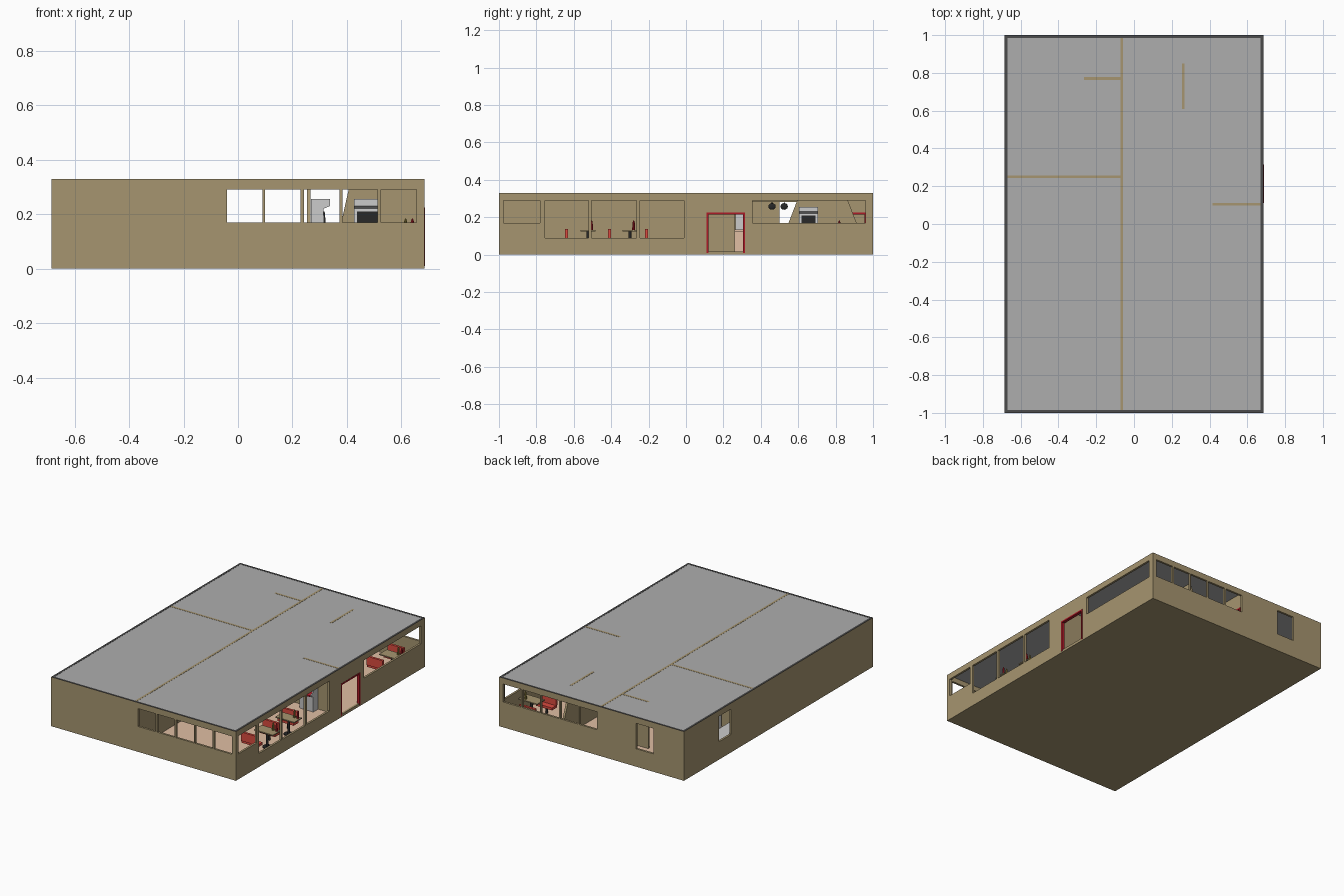
import bpy, bmesh, math
from mathutils import Vector

if "Cube" in bpy.data.objects:
    bpy.data.objects.remove(bpy.data.objects["Cube"])

W, L, H, T, FLOOR = 0.685, 1.0, 0.33, 0.014, 0.018


def mat(name, r, g, b):
    m = bpy.data.materials.new(name)
    m.diffuse_color = (r, g, b, 1)
    m.use_nodes = True
    m.node_tree.nodes["Principled BSDF"].inputs["Base Color"].default_value = m.diffuse_color
    return m


TAN = mat("tan_plaster", 0.38, 0.30, 0.16)
PEACH = mat("peach_tile", 0.75, 0.52, 0.37)
RED = mat("red_paint", 0.42, 0.01, 0.02)
SEAT = mat("red_vinyl", 0.70, 0.07, 0.05)
BLACK = mat("black_metal", 0.02, 0.02, 0.02)
DARK = mat("dark_trim", 0.07, 0.07, 0.07)
ROOF = mat("roof_grey", 0.42, 0.42, 0.42)
OLIVE = mat("olive_bottle", 0.25, 0.20, 0.04)


def finish(name, bm, material):
    bmesh.ops.recalc_face_normals(bm, faces=bm.faces)
    me = bpy.data.meshes.new(name)
    bm.to_mesh(me)
    bm.free()
    ob = bpy.data.objects.new(name, me)
    bpy.context.collection.objects.link(ob)
    if material:
        me.materials.append(material)
    return ob


def box(name, x0, x1, y0, y1, z0, z1, material=None):
    bm = bmesh.new()
    bmesh.ops.create_cube(bm, size=1)
    for v in bm.verts:
        v.co = Vector(((x0 + x1) / 2 + v.co.x * (x1 - x0),
                       (y0 + y1) / 2 + v.co.y * (y1 - y0),
                       (z0 + z1) / 2 + v.co.z * (z1 - z0)))
    return finish(name, bm, material)


def cyl(name, x, y, z0, z1, r, material, r2=None, n=12):
    bm = bmesh.new()
    bmesh.ops.create_cone(bm, cap_ends=True, segments=n, radius1=r,
                          radius2=r if r2 is None else r2, depth=z1 - z0)
    bmesh.ops.translate(bm, verts=bm.verts, vec=(x, y, (z0 + z1) / 2))
    return finish(name, bm, material)


def place(axis, u, d, z):
    # axis 'x': runs along x at y=d;  axis 'y': runs along y at x=d
    return (u, d, z) if axis == 'x' else (d, u, z)


def extrude(bm, axis, t):
    r = bmesh.ops.extrude_face_region(bm, geom=bm.faces[:])
    vs = [e for e in r["geom"] if isinstance(e, bmesh.types.BMVert)]
    bmesh.ops.translate(bm, verts=vs, vec=place(axis, 0, t, 0))


def wall(name, axis, d, u0, u1, holes=(), top=H, t=T):
    # flat grid with the hole cells left out, then given thickness
    us = sorted({u0, u1, *[h[0] for h in holes], *[h[1] for h in holes]})
    zs = sorted({0.0, top, *[h[2] for h in holes], *[h[3] for h in holes]})
    bm = bmesh.new()
    g = [[bm.verts.new(place(axis, u, d - t / 2, z)) for z in zs] for u in us]
    for i in range(len(us) - 1):
        for j in range(len(zs) - 1):
            cu, cz = (us[i] + us[i + 1]) / 2, (zs[j] + zs[j + 1]) / 2
            if not any(a < cu < b and c < cz < e for a, b, c, e in holes):
                bm.faces.new((g[i][j], g[i + 1][j], g[i + 1][j + 1], g[i][j + 1]))
    bmesh.ops.delete(bm, geom=[v for v in bm.verts if not v.link_faces], context='VERTS')
    extrude(bm, axis, t)
    bmesh.ops.dissolve_limit(bm, angle_limit=0.01, verts=bm.verts, edges=bm.edges)
    return finish(name, bm, TAN)


def panel(name, axis, d, t, pts, material):
    bm = bmesh.new()
    bm.faces.new([bm.verts.new(place(axis, u, d - t / 2, z)) for u, z in pts])
    extrude(bm, axis, t)
    return finish(name, bm, material)


# outer shell
strip = [(a, b, 0.17, 0.29) for a, b in
         ((-0.04, 0.09), (0.10, 0.23), (0.242, 0.373), (0.383, 0.512), (0.524, 0.655))]
top = H - 0.001
wall("front_wall", 'x', -L + T / 2, -W, W, strip, top)
wall("back_wall", 'x', L - T / 2, -W, W, strip + [(-0.46, -0.33, 0.12, 0.29)], top)
wall("right_wall", 'y', W - T / 2, -L + T, L - T,
     [(-0.975, -0.78, 0.17, 0.29), (-0.755, -0.52, 0.09, 0.29),
      (-0.505, -0.265, 0.09, 0.29), (-0.247, -0.01, 0.09, 0.29),
      (0.11, 0.315, FLOOR, 0.225), (0.355, 0.96, 0.17, 0.29)], top)
wall("left_wall", 'y', -W + T / 2, -L + T, L - T, [(0.50, 0.63, 0.12, 0.29)], top)
box("foundation", -W + T, W - T, -L + T, L - T, 0, 0.015, TAN)
box("tile_floor", -W + T, W - T, -L + T, L - T, 0.015, FLOOR, PEACH)
box("roof_panel", -W + T, W - T, -L + T, L - T, H - 0.007, H - 0.001, ROOF)
for s in (-1, 1):
    a, b = sorted((s * W, s * (W - T)))
    box("roof_trim_side", a, b, -L, L, H - 0.001, H, DARK)
    a, b = sorted((s * L, s * (L - T)))
    box("roof_trim_end", -W + T, W - T, a, b, H - 0.001, H, DARK)

# inner walls: serving hatch and staff door in the long one
wall("long_inner_wall", 'y', -0.065, -L + T, L - T,
     [(0.258, 0.76, 0.13, 0.282), (0.84, 0.965, FLOOR, 0.225)])
wall("kitchen_wall", 'x', 0.25, -W + T, -0.072)
wall("short_kitchen_wall", 'x', 0.77, -0.265, -0.072)
panel("sloped_partition_side", 'y', 0.26, T,
      [(0.49, FLOOR), (0.97, FLOOR), (0.85, H), (0.61, H)], TAN)
panel("sloped_partition_entry", 'x', 0.105, T,
      [(0.345, FLOOR), (W - T, FLOOR), (W - T, H), (0.415, H)], TAN)


# red door frames
def door_frame(name, x, y0, y1, w=0.01):
    for a, b in ((y0, y0 + w), (y1 - w, y1)):
        box(name + "_post", x - 0.01, x + 0.01, a, b, FLOOR - 0.008, 0.225, RED)
    box(name + "_head", x - 0.01, x + 0.01, y0 + w, y1 - w, 0.215, 0.225, RED)


door_frame("entrance_frame", W - 0.008, 0.11, 0.315)
door_frame("staff_door_frame", -0.065, 0.84, 0.965)


# dining tables and benches
def table(x, y, w=0.14, d=0.08):
    cyl("table_foot", x, y, FLOOR, 0.024, 0.03, BLACK)
    cyl("table_leg", x, y, 0.024, 0.125, 0.008, BLACK)
    box("table_top", x - w / 2, x + w / 2, y - d / 2, y + d / 2, 0.125, 0.132, TAN)
    for dx, m in ((0.03, OLIVE), (0.055, RED)):
        cyl("sauce_bottle", x + dx, y + 0.02, 0.132, 0.172, 0.008, m, 0.006, 8)
        cyl("bottle_cap", x + dx, y + 0.02, 0.172, 0.184, 0.006, m, 0.002, 8)


def bench(x, y, s, w=0.12):
    # s: direction in y that the sitter faces
    cyl("bench_leg", x, y + s * 0.022, FLOOR, 0.062, 0.008, BLACK)
    a, b = sorted((y, y + s * 0.05))
    box("bench_seat", x - w / 2, x + w / 2, a, b, 0.062, 0.078, SEAT)
    a, b = sorted((y - s * 0.008, y + s * 0.008))
    box("bench_back", x - w / 2, x + w / 2, a, b, 0.078, 0.137, SEAT)


for y in (-0.525, -0.3, 0.8):
    table(0.585, y)
for y, s in ((-0.64, 1), (-0.41, -1), (-0.21, -1), (0.69, 1), (0.91, -1)):
    bench(0.535, y, s)


# game cabinets: side profile facing +u
def cabinet(axis, u, d, s, w=0.1):
    p = [(0, FLOOR), (0.05, FLOOR), (0.055, 0.12), (0.075, 0.13), (0.07, 0.14),
         (0.05, 0.15), (0.045, 0.22), (0.07, 0.23), (0.07, 0.255), (0, 0.255)]
    panel("cabinet_body", axis, d, w, [(u + s * a, z) for a, z in p], None)
    panel("cabinet_screen", axis, d, w * 0.75,
          [(u + s * a, z) for a, z in ((0.045, 0.16), (0.055, 0.16), (0.05, 0.21), (0.04, 0.21))], BLACK)
    panel("cabinet_stripe", axis, d, w * 0.9,
          [(u + s * a, z) for a, z in ((0.05, 0.135), (0.078, 0.128), (0.078, 0.137), (0.05, 0.152))], RED)


cabinet('x', 0.268, 0.655, 1)
cabinet('y', 0.097, 0.475, -1)

# serving counter and kitchen fittings
box("serving_counter", -0.057, -0.045, 0.258, 0.76, FLOOR, 0.125, PEACH)
box("serving_ledge", -0.09, -0.03, 0.26, 0.758, 0.125, 0.134, PEACH)
box("kitchen_bench", -W + T, -0.57, 0.30, 0.80, FLOOR, 0.115)
box("fridge", -0.45, -0.34, 0.265, 0.34, FLOOR, 0.22)
for y in (0.46, 0.525):
    bm = bmesh.new()
    bmesh.ops.create_uvsphere(bm, u_segments=12, v_segments=6, radius=0.02)
    bmesh.ops.scale(bm, verts=bm.verts, vec=(0.35, 1, 0.9))
    bmesh.ops.translate(bm, verts=bm.verts, vec=(-0.2, y, 0.258))
    finish("hanging_pan", bm, BLACK)
    cyl("pan_hook", -0.2, y, 0.27, H - 0.007, 0.002, BLACK, n=6)
